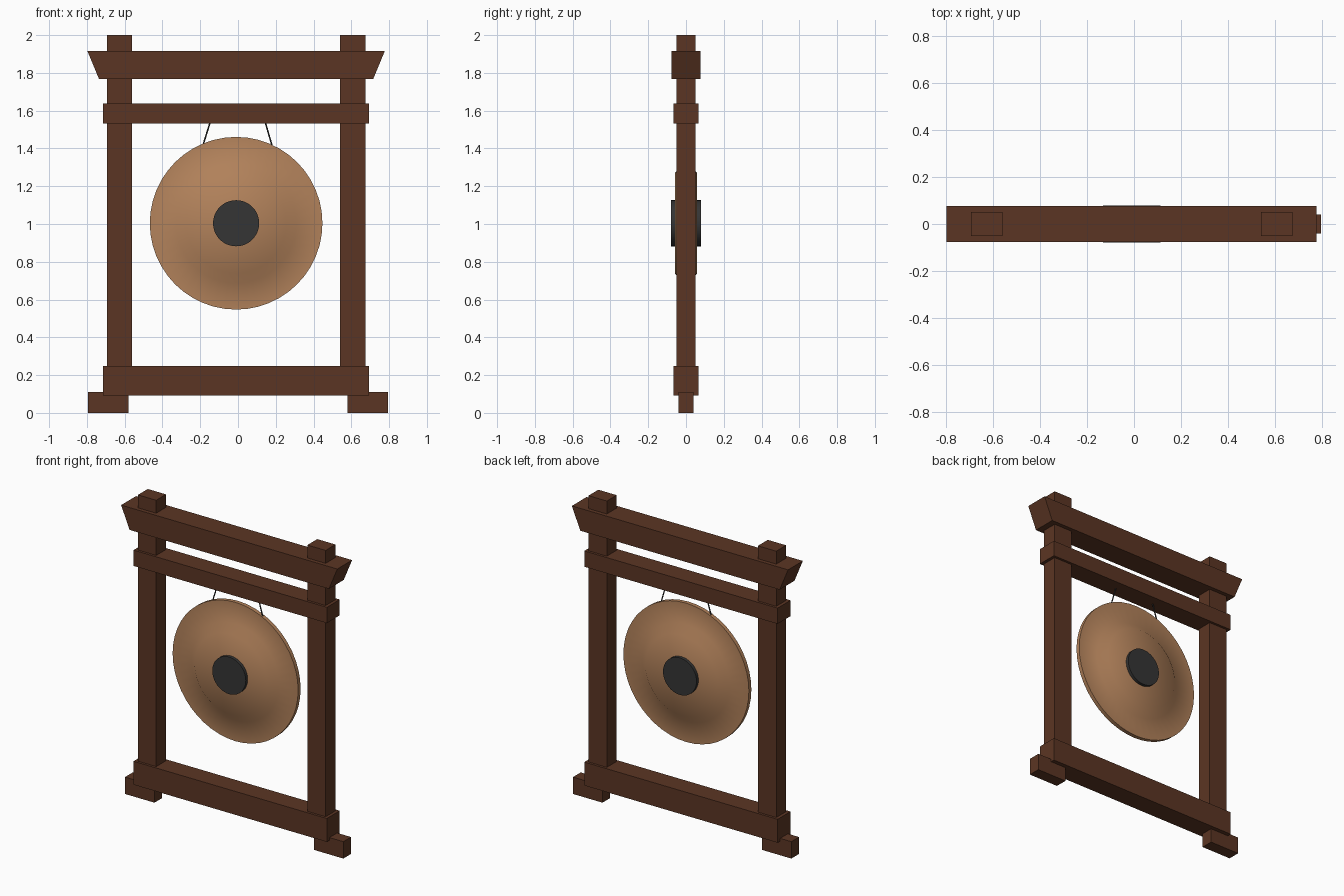
import bpy, bmesh, math
from mathutils import Vector

if "Cube" in bpy.data.objects:
    bpy.data.objects.remove(bpy.data.objects["Cube"])


def material(name, rgb):
    m = bpy.data.materials.new(name)
    m.diffuse_color = (*rgb, 1)
    m.use_nodes = True
    m.node_tree.nodes["Principled BSDF"].inputs["Base Color"].default_value = m.diffuse_color
    return m


WOOD = material("dark brown wood", (0.105, 0.036, 0.017))
BRONZE = material("bronze", (0.45, 0.225, 0.105))
BLACK = material("charcoal", (0.035, 0.035, 0.035))


def make_object(name, bm, mat):
    bmesh.ops.recalc_face_normals(bm, faces=bm.faces)
    me = bpy.data.meshes.new(name)
    bm.to_mesh(me)
    bm.free()
    me.materials.append(mat)
    ob = bpy.data.objects.new(name, me)
    bpy.context.collection.objects.link(ob)
    return ob


def beam(name, x0, x1, half_y, z0, z1, inset=0.0):
    """Box whose ends lean inward by `inset` at the bottom."""
    bm = bmesh.new()
    bmesh.ops.create_cube(bm, size=1)
    for v in bm.verts:
        top = v.co.z > 0
        right = v.co.x > 0
        shift = 0 if top else inset
        v.co = ((x1 - shift) if right else (x0 + shift),
                math.copysign(half_y, v.co.y), z1 if top else z0)
    return make_object(name, bm, WOOD)


def lathe(name, profile, mat, centre, sides=48):
    """Revolve (radius, y) points about the y axis through centre."""
    bm = bmesh.new()
    rings = []
    for r, y in profile:
        rings.append([bm.verts.new((centre[0] + r * math.cos(2 * math.pi * i / sides), y,
                                    centre[1] + r * math.sin(2 * math.pi * i / sides)))
                      for i in range(sides)])
    for a, b in zip(rings, rings[1:]):
        for i in range(sides):
            j = (i + 1) % sides
            bm.faces.new((a[i], a[j], b[j], b[i]))
    bm.faces.new(rings[0])
    bm.faces.new(rings[-1])
    ob = make_object(name, bm, mat)
    bpy.ops.object.select_all(action='DESELECT')
    ob.select_set(True)
    bpy.context.view_layer.objects.active = ob
    bpy.ops.object.shade_smooth_by_angle(angle=math.radians(50))
    return ob


# Feet and posts
beam("left_foot", -0.795, -0.58, 0.04, 0, 0.111)
beam("right_foot", 0.58, 0.795, 0.04, 0, 0.111)
beam("left_post", -0.693, -0.56, 0.051, 0.1, 2.0)
beam("right_post", 0.541, 0.674, 0.051, 0.1, 2.0)

# Cross beams
beam("bottom_beam", -0.714, 0.694, 0.067, 0.093, 0.247)
beam("hanging_beam", -0.714, 0.694, 0.067, 1.533, 1.637)
beam("top_beam", -0.797, 0.777, 0.077, 1.768, 1.915, inset=0.061)

# Gong disc with a raised centre on both faces, and its dark boss
CENTRE = (-0.01, 1.004)
half = [(0.457, 0.013), (0.318, 0.016), (0.265, 0.059)]
lathe("gong", [(r, -y) for r, y in reversed(half)] + half, BRONZE, CENTRE)
lathe("gong_boss", [(0.122, -0.079), (0.122, 0.079)], BLACK, CENTRE)

# Hanging cords
for name, top, low in (("left_cord", (-0.147, 1.54), (-0.186, 1.415)),
                       ("right_cord", (0.144, 1.54), (0.183, 1.405))):
    a, b = Vector((top[0], 0, top[1])), Vector((low[0], 0, low[1]))
    bm = bmesh.new()
    bmesh.ops.create_cone(bm, cap_ends=True, segments=8, radius1=0.004, radius2=0.004,
                          depth=(b - a).length)
    bm.transform((b - a).to_track_quat('Z', 'Y').to_matrix().to_4x4())
    bmesh.ops.translate(bm, verts=bm.verts, vec=(a + b) / 2)
    make_object(name, bm, BLACK)
